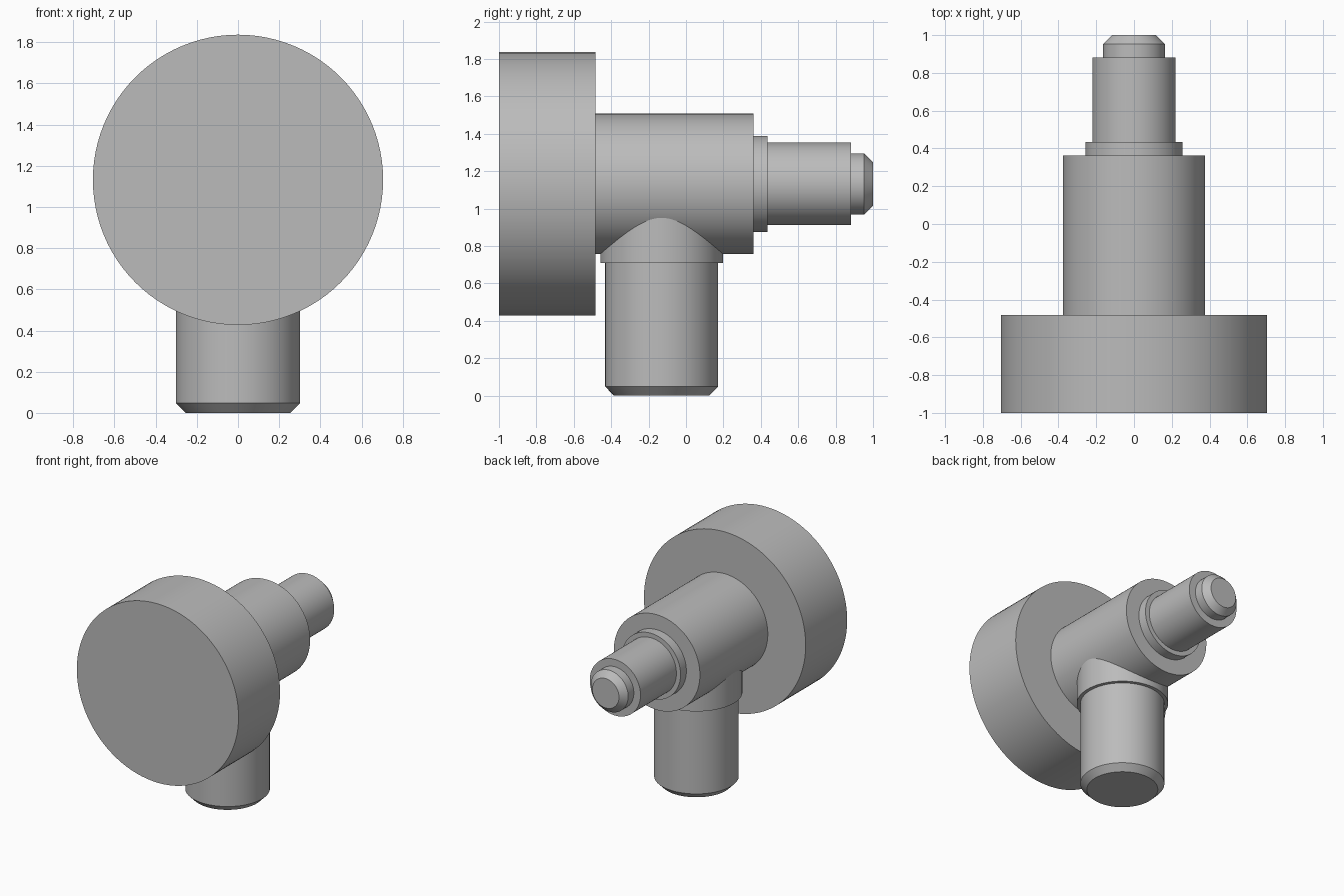
import bpy, bmesh, math
from mathutils import Matrix

cube = bpy.data.objects.get("Cube")
if cube:
    bpy.data.objects.remove(cube, do_unlink=True)

# Single plain grey material
GREY = (0.5, 0.5, 0.5, 1.0)
grey = bpy.data.materials.new("plain grey")
grey.use_nodes = True
grey.diffuse_color = GREY
grey.node_tree.nodes["Principled BSDF"].inputs["Base Color"].default_value = GREY


def turned(name, profile, matrix, segments=96):
    """Turn a (radius, height) profile about z, close both ends, then place it."""
    bm = bmesh.new()
    rings = []
    for r, h in profile:
        angles = [2 * math.pi * i / segments for i in range(segments)]
        rings.append([bm.verts.new((r * math.cos(a), r * math.sin(a), h)) for a in angles])
    for low, high in zip(rings, rings[1:]):
        for i in range(segments):
            j = (i + 1) % segments
            bm.faces.new((low[i], low[j], high[j], high[i]))
    bm.faces.new(rings[0][::-1])
    bm.faces.new(rings[-1])
    bm.transform(matrix)
    bmesh.ops.recalc_face_normals(bm, faces=bm.faces)
    mesh = bpy.data.meshes.new(name)
    bm.to_mesh(mesh)
    bm.free()
    mesh.materials.append(grey)
    obj = bpy.data.objects.new(name, mesh)
    bpy.context.collection.objects.link(obj)
    bpy.ops.object.select_all(action='DESELECT')
    obj.select_set(True)
    bpy.context.view_layer.objects.active = obj
    bpy.ops.object.shade_smooth_by_angle(angle=math.radians(30))
    return obj


# Horizontal part: front disc, barrel, collar, shaft and chamfered tip
along_y = Matrix.Translation((0, 0, 1.132)) @ Matrix.Rotation(-math.pi / 2, 4, 'X')
turned("disc_and_spindle", [
    (0.705, -1.0), (0.705, -0.483),
    (0.375, -0.483), (0.375, 0.362),
    (0.257, 0.362), (0.257, 0.435),
    (0.221, 0.435), (0.221, 0.882),
    (0.163, 0.882), (0.163, 0.953), (0.116, 1.0),
], along_y)

# Vertical part: chamfered stem with a collar that runs into the barrel
turned("stem", [
    (0.255, 0.0), (0.302, 0.048), (0.302, 0.71),
    (0.328, 0.71), (0.328, 0.97),
], Matrix.Translation((0, -0.13, 0)))
